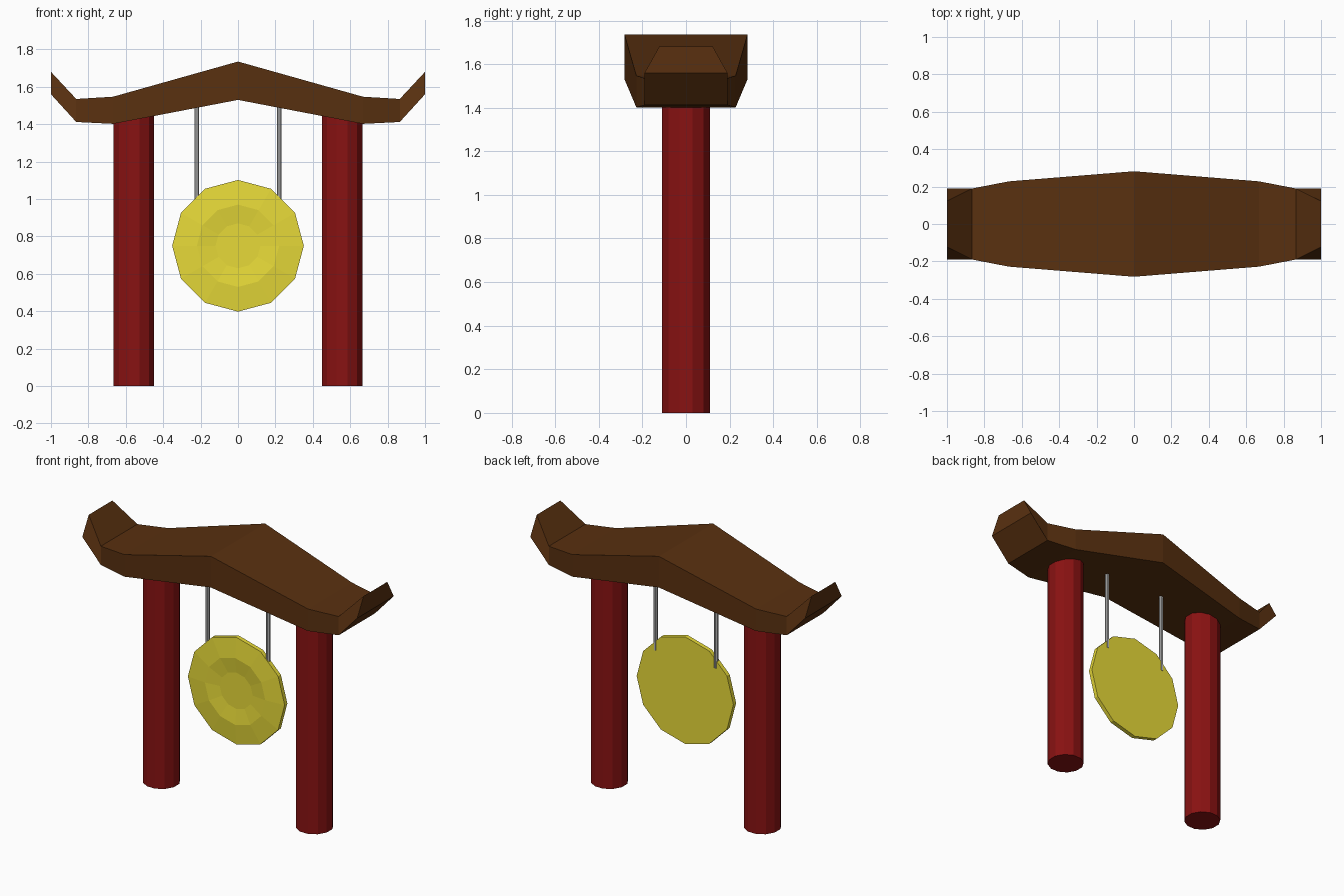
import bpy, bmesh
from math import sin, cos, pi, radians

if "Cube" in bpy.data.objects:
    bpy.data.objects.remove(bpy.data.objects["Cube"])


def material(name, rgb):
    m = bpy.data.materials.new(name)
    m.diffuse_color = (*rgb, 1)
    m.use_nodes = True
    m.node_tree.nodes["Principled BSDF"].inputs["Base Color"].default_value = m.diffuse_color
    return m


def loft(name, rings, mat):
    """Skin a list of equal-length point rings and cap both ends."""
    bm = bmesh.new()
    loops = [[bm.verts.new(p) for p in r] for r in rings]
    for a, b in zip(loops, loops[1:]):
        for i in range(len(a)):
            j = (i + 1) % len(a)
            bm.faces.new((a[i], a[j], b[j], b[i]))
    bm.faces.new(loops[0])
    bm.faces.new(loops[-1])
    bmesh.ops.recalc_face_normals(bm, faces=bm.faces[:])
    mesh = bpy.data.meshes.new(name)
    bm.to_mesh(mesh)
    bm.free()
    mesh.materials.append(mat)
    ob = bpy.data.objects.new(name, mesh)
    bpy.context.collection.objects.link(ob)
    return ob


def circle(r, n, offset=0):
    return [(r * cos(2 * pi * i / n + offset), r * sin(2 * pi * i / n + offset)) for i in range(n)]


def rod(name, x, r, z0, z1, n, offset, mat):
    return loft(name, [[(x + u, v, z) for u, v in circle(r, n, offset)] for z in (z0, z1)], mat)


red = material("red_paint", (0.25, 0.006, 0.006))
brown = material("dark_wood", (0.10, 0.03, 0.005))
gold = material("gold", (0.80, 0.70, 0.04))
grey = material("grey_cord", (0.5, 0.5, 0.5))

# Posts and hanging cords, mirrored left and right
for side, s in (("left", -1), ("right", 1)):
    rod(f"{side}_post", s * 0.557, 0.113, 0, 1.455, 12, radians(15), red)
    rod(f"{side}_cord", s * 0.22, 0.0135, 0.955, 1.51, 8, radians(22.5), grey)

# Curved roof beam: x, bottom z, bottom half width, top z, top half width
half = [(0, 1.53, 0.282, 1.735, 0.282), (0.668, 1.402, 0.228, 1.547, 0.228),
        (0.865, 1.412, 0.19, 1.535, 0.19), (1.0, 1.56, 0.19, 1.68, 0.123)]
stations = [(-x, *rest) for x, *rest in half[:0:-1]] + half
loft("roof_beam", [[(x, -wb, zb), (x, wb, zb), (x, wt, zt), (x, -wt, zt)]
                   for x, zb, wb, zt, wt in stations], brown)

# Gong disc: flat back, shallow raised ring and sunken centre on the front (radius, y)
profile = [(0.352, 0.01), (0.352, -0.018), (0.22, -0.03), (0.12, -0.018)]
loft("gong", [[(u, y, 0.75 + v) for u, v in circle(r, 12)] for r, y in profile], gold)
